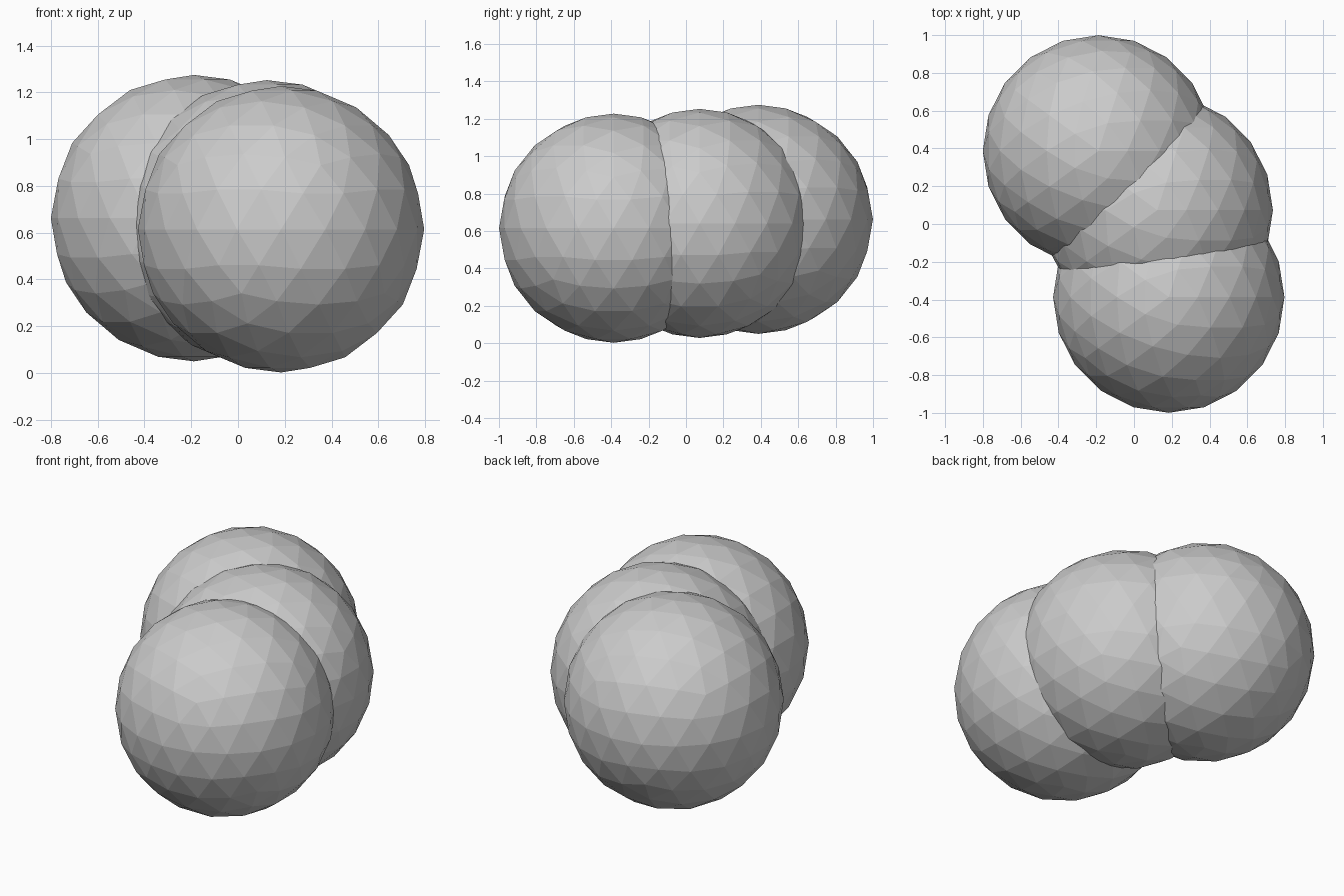
import bpy

if "Cube" in bpy.data.objects:
    bpy.data.objects.remove(bpy.data.objects["Cube"])

RADIUS = 0.6125

# Three overlapping low-poly balls in a bent row, rising slightly to the back
BALLS = {
    "front_ball": (0.184, -0.387, 0.6145),
    "middle_ball": (0.123, 0.073, 0.64),
    "back_ball": (-0.188, 0.387, 0.662),
}


def add_ball(name, centre):
    # Flat-faced icosphere (320 triangles)
    bpy.ops.mesh.primitive_ico_sphere_add(subdivisions=3, radius=RADIUS, location=centre)
    ball = bpy.context.object
    ball.name = name
    bpy.ops.object.shade_flat()
    return ball


for name, centre in BALLS.items():
    add_ball(name, centre)
